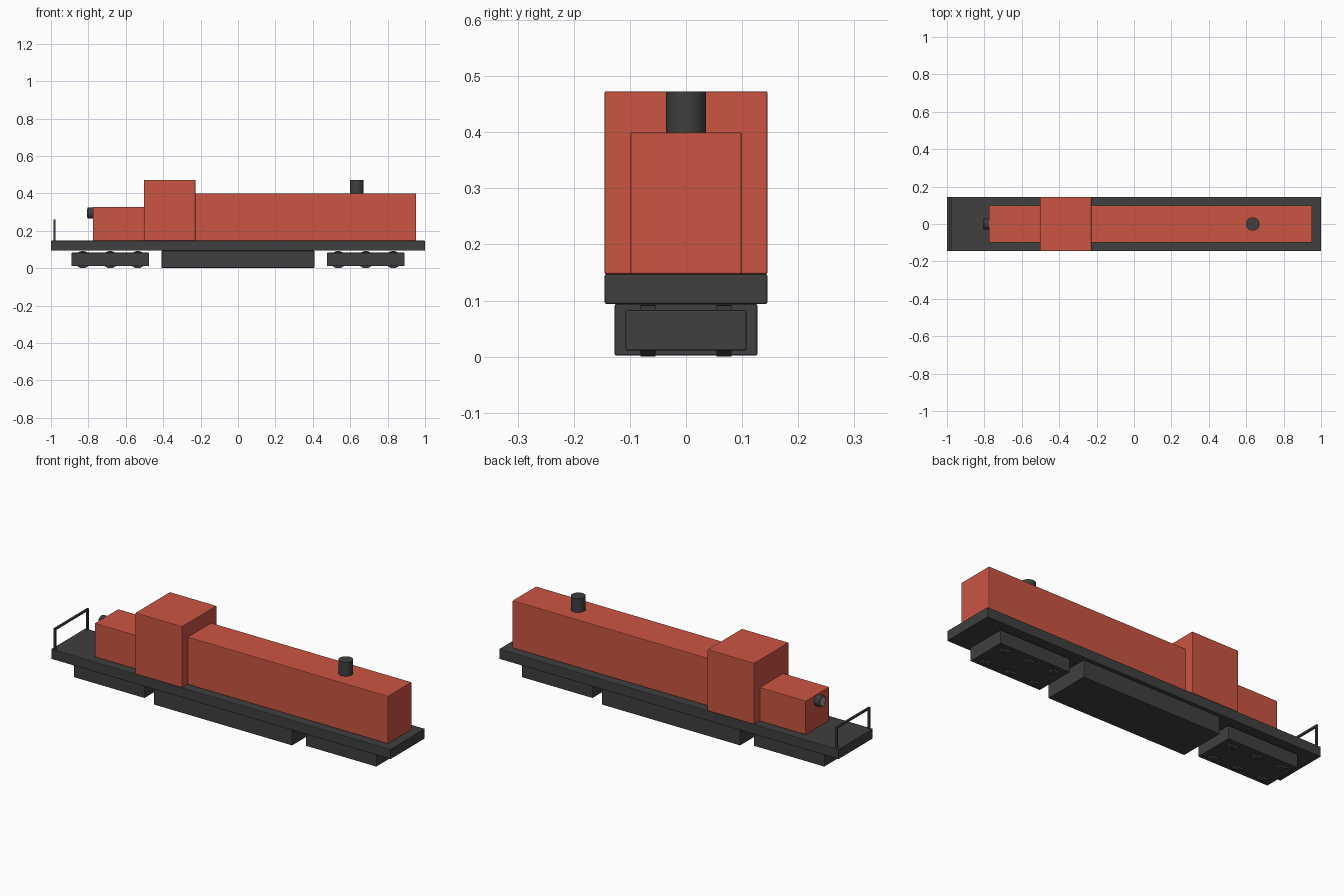
import bpy, math

if "Cube" in bpy.data.objects:
    bpy.data.objects.remove(bpy.data.objects["Cube"])

def material(name, rgb):
    m = bpy.data.materials.new(name)
    m.diffuse_color = (*rgb, 1)
    m.use_nodes = True
    m.node_tree.nodes["Principled BSDF"].inputs["Base Color"].default_value = m.diffuse_color
    return m

RED = material("red_paint", (0.6, 0.09, 0.055))
DARK = material("dark_metal", (0.05, 0.05, 0.05))
LENS = material("lens_glass", (0.35, 0.35, 0.33))

def finish(ob, name, mat, bevel=0.0):
    ob.name = ob.data.name = name
    ob.data.materials.append(mat)
    if bevel:
        b = ob.modifiers.new("bevel", 'BEVEL')
        b.width, b.segments = bevel, 2
    return ob

def box(name, x, y, z, mat, bevel=0.003):
    """Box from (min, max) ranges."""
    bpy.ops.mesh.primitive_cube_add(size=1, location=[sum(r) / 2 for r in (x, y, z)])
    ob = bpy.context.object
    ob.scale = [r[1] - r[0] for r in (x, y, z)]
    bpy.ops.object.transform_apply(location=False, rotation=False, scale=True)
    return finish(ob, name, mat, bevel)

def cylinder(name, loc, r, depth, mat, axis='Z', bevel=0.0):
    rot = {'X': (0, math.pi / 2, 0), 'Y': (math.pi / 2, 0, 0), 'Z': (0, 0, 0)}[axis]
    bpy.ops.mesh.primitive_cylinder_add(vertices=32, radius=r, depth=depth, location=loc, rotation=rot)
    bpy.ops.object.shade_smooth_by_angle(angle=math.radians(35))
    return finish(bpy.context.object, name, mat, bevel)

# Underframe and fuel tank
box("deck", (-1, 1), (-0.145, 0.145), (0.094, 0.147), DARK)
box("fuel_tank", (-0.408, 0.408), (-0.127, 0.127), (0.002, 0.094), DARK)

# Body
box("cab", (-0.503, -0.228), (-0.145, 0.145), (0.147, 0.473), RED)
box("long_hood", (-0.228, 0.953), (-0.099, 0.099), (0.147, 0.4), RED)
box("short_hood", (-0.775, -0.503), (-0.099, 0.099), (0.147, 0.327), RED)
cylinder("exhaust_stack", (0.635, 0, 0.431), 0.036, 0.084, DARK)

# Headlight on the nose
cylinder("headlight_housing", (-0.788, 0, 0.295), 0.03, 0.034, DARK, 'X', 0.004)
cylinder("headlight_lens", (-0.803, 0, 0.295), 0.022, 0.006, LENS, 'X')

# End handrail
for side, s in (("front", -1), ("back", 1)):
    box(f"{side}_rail_post", (-0.987, -0.977), (s * 0.136 - 0.005, s * 0.136 + 0.005),
        (0.147, 0.26), DARK, 0)
box("end_handrail", (-0.987, -0.977), (-0.141, 0.141), (0.25, 0.26), DARK, 0)

# Trucks, each with three wheel pairs
for end, cx in (("nose", -0.683), ("rear", 0.683)):
    box(f"{end}_truck_frame", (cx - 0.208, cx + 0.208), (-0.108, 0.108), (0.011, 0.083), DARK)
    for i in range(3):
        for side, s in (("front", -1), ("back", 1)):
            cylinder(f"{end}_{side}_wheel_{i + 1}", (cx + (i - 1) * 0.147, s * 0.068, 0.046),
                     0.046, 0.027, DARK, 'Y')
